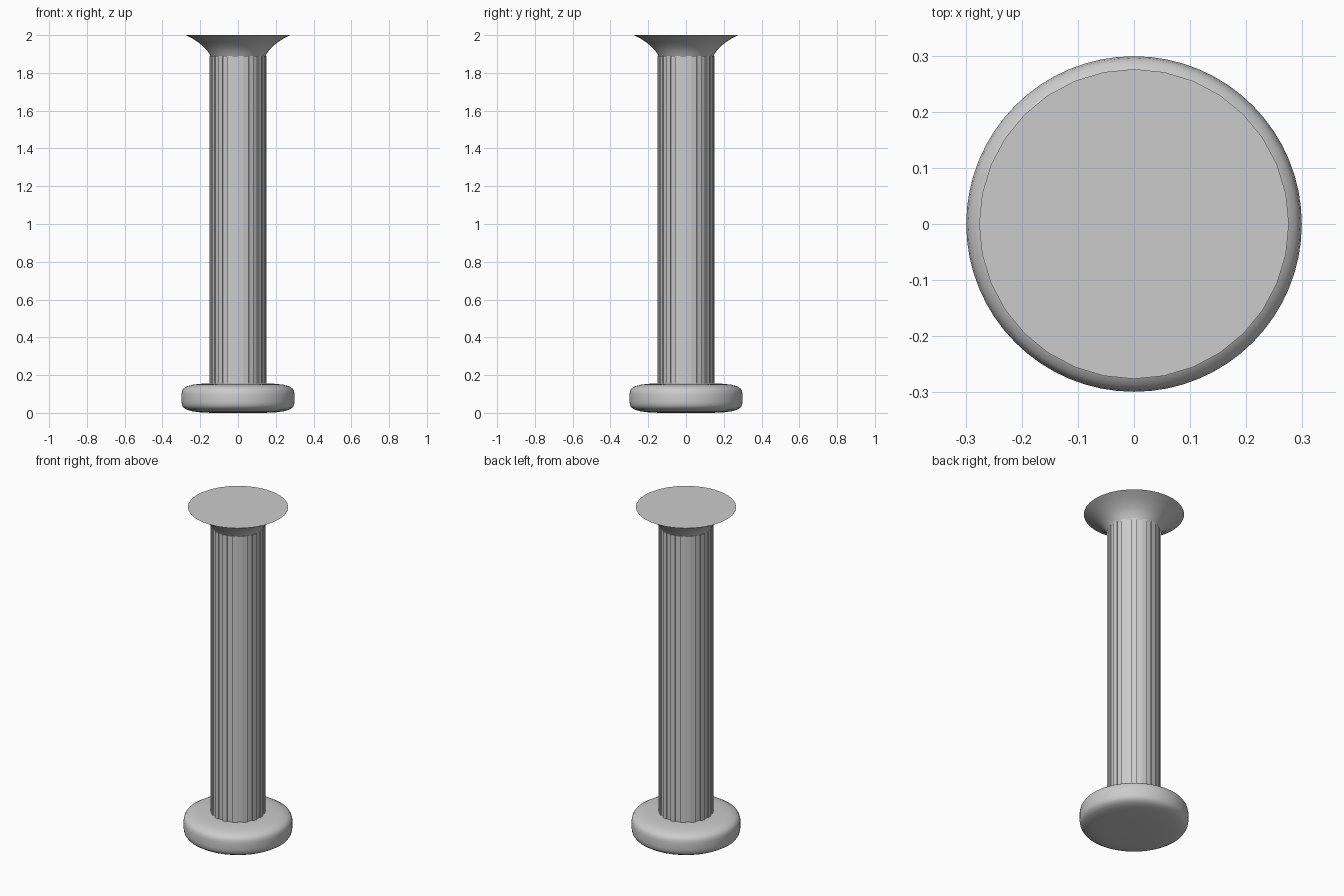
import bpy, bmesh
from math import sin, cos, pi

if "Cube" in bpy.data.objects:
    bpy.data.objects.remove(bpy.data.objects["Cube"])


def make_object(name, verts, faces, smooth_angle=None):
    mesh = bpy.data.meshes.new(name)
    mesh.from_pydata(verts, [], faces)
    bm = bmesh.new()
    bm.from_mesh(mesh)
    bmesh.ops.recalc_face_normals(bm, faces=bm.faces)
    bm.to_mesh(mesh)
    bm.free()
    ob = bpy.data.objects.new(name, mesh)
    bpy.context.collection.objects.link(ob)
    if smooth_angle is not None:
        bpy.ops.object.select_all(action='DESELECT')
        ob.select_set(True)
        bpy.context.view_layer.objects.active = ob
        bpy.ops.object.shade_smooth_by_angle(angle=smooth_angle)
    return ob


def stack_rings(rings):
    """Bridge equal-length rings of points and cap both ends."""
    n = len(rings[0])
    verts = [p for ring in rings for p in ring]
    faces = [(a * n + i, a * n + (i + 1) % n, (a + 1) * n + (i + 1) % n, (a + 1) * n + i)
             for a in range(len(rings) - 1) for i in range(n)]
    faces += [tuple(range(n))[::-1], tuple(range((len(rings) - 1) * n, len(rings) * n))]
    return verts, faces


def lathe(name, profile, n, smooth_angle):
    rings = [[(r * cos(2 * pi * i / n), r * sin(2 * pi * i / n), z) for i in range(n)]
             for r, z in profile]
    return make_object(name, *stack_rings(rings), smooth_angle)


# Rounded base disc
lathe("base", [(0.14, 0), (0.2, 0.003), (0.24, 0.008), (0.27, 0.016), (0.288, 0.027),
               (0.296, 0.04), (0.299, 0.058), (0.299, 0.1), (0.296, 0.117), (0.288, 0.13),
               (0.27, 0.141), (0.24, 0.149), (0.2, 0.154), (0.14, 0.156)], 64, 0.7)

# Fluted shaft: 32 flat strips, every second one recessed
N, OUTER, INNER = 32, 0.15, 0.143
outline = []
for i in range(N):
    radius = OUTER if i % 2 == 0 else INNER
    for k in (i, i + 1):
        a = 2 * pi * k / N
        outline.append((radius * cos(a), radius * sin(a)))
make_object("shaft", *stack_rings([[(x, y, z) for x, y in outline] for z in (0.14, 1.89)]))

# Flared capital with a flat top
lathe("capital", [(0.143, 1.885), (0.151, 1.9), (0.163, 1.918), (0.18, 1.937),
                  (0.205, 1.958), (0.238, 1.98), (0.276, 2.0)], 32, 0.7)
